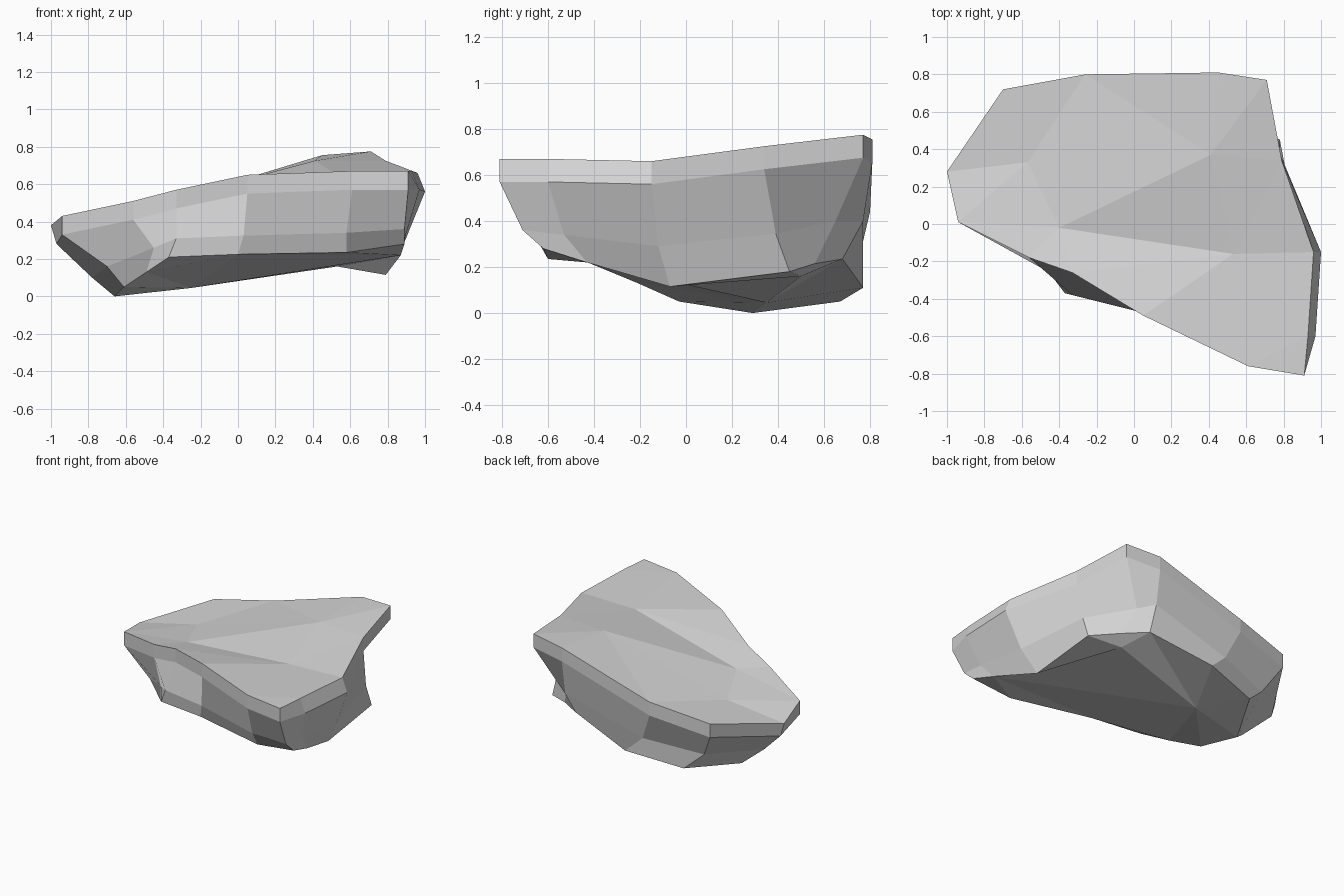
import bpy
import bmesh
from mathutils import Vector
from mathutils.geometry import delaunay_2d_cdt

default_cube = bpy.data.objects.get("Cube")
if default_cube:
    bpy.data.objects.remove(default_cube, do_unlink=True)


def make_material(name, colour):
    material = bpy.data.materials.new(name)
    material.use_nodes = True
    material.diffuse_color = colour
    for node in material.node_tree.nodes:
        if node.type == 'BSDF_PRINCIPLED':
            node.inputs["Base Color"].default_value = colour
            node.inputs["Roughness"].default_value = 0.9
    return material


def add_ring(mesh, points):
    return [mesh.verts.new(point) for point in points]


def bridge_rings(mesh, upper, lower):
    """Join two rings with one facet per side."""
    count = len(upper)
    for i in range(count):
        following = (i + 1) % count
        mesh.faces.new((upper[i], upper[following], lower[following], lower[i]))


def cap_ring(mesh, ring, inner_points, inner_edges, spokes):
    """Close a ring with facets split along inner edges and spokes (ring, inner)."""
    count = len(ring)
    verts = ring + add_ring(mesh, inner_points)
    edges = [(i, (i + 1) % count) for i in range(count)]
    edges += [(count + a, count + b) for a, b in inner_edges]
    edges += [(a, count + b) for a, b in spokes]
    flat = [vert.co.to_2d() for vert in verts]
    result = delaunay_2d_cdt(flat, edges, [list(range(count))], 1, 1e-5)
    faces, sources = result[2], result[3]
    for face in faces:
        mesh.faces.new([verts[sources[i][0]] for i in face])


# Outlines run from the low tip along the front, the blunt end and the back
rim = [
    (-1, .28, .38), (-.94, .01, .43), (-.56, -.18, .51), (-.33, -.26, .57),
    (.05, -.49, .65), (.61, -.76, .67), (.91, -.81, .67), (.93, -.6, .67),
    (.96, -.15, .66), (.79, .34, .725), (.71, .77, .775), (.45, .81, .755),
    (-.26, .8, .54), (-.7, .72, .465),
]
waist = [
    (-.78, .2, .1), (-.7, -.03, .16), (-.45, -.26, .26), (-.33, -.38, .31),
    (.03, -.47, .325), (.58, -.66, .34), (.89, -.71, .36), (.9, -.53, .34),
    (.89, -.12, .29), (.775, .39, .345), (.52, .65, .4), (.45, .77, .4),
    (-.17, .75, .23), (-.59, .63, .175),
]
foot = [
    (-.66, .29, 0), (-.61, -.03, .05), (-.49, -.21, .13), (-.37, -.37, .21),
    (0, -.44, .225), (.58, -.6, .235), (.89, -.62, .28), (.87, -.43, .22),
    (.79, -.07, .115), (.78, .45, .18), (.6, .56, .215), (.43, .68, .235),
    (-.04, .77, .11), (-.45, .67, .05),
]
top_points = [(-.4, -.02, .51), (-.57, .33, .46), (.41, .37, .725), (.53, -.16, .65)]
top_spokes = [(0, 1), (1, 0), (3, 0), (5, 3), (8, 3), (9, 2), (11, 2), (12, 1)]
bottom_points = [(-.25, .35, .045), (.53, .5, .16)]
bottom_spokes = [(1, 0), (7, 0), (7, 1), (8, 1)]


def lip_point(point):
    """Drop the rim to form the lip, bulging at the blunt end, tucked at the tip."""
    x, y, z = point
    shift = .04 if x > .92 else .03 if x < -.95 else 0
    return Vector((x + shift, y, z - .1))


# Rock slab: stacked rings closed by a faceted top and underside
mesh = bmesh.new()
rings = [add_ring(mesh, outline)
         for outline in (rim, [lip_point(p) for p in rim], waist, foot)]
for upper, lower in zip(rings, rings[1:]):
    bridge_rings(mesh, upper, lower)
cap_ring(mesh, rings[0], top_points, [(0, 1), (1, 2), (2, 3), (3, 0)], top_spokes)
cap_ring(mesh, rings[-1], bottom_points, [(0, 1)], bottom_spokes)
bmesh.ops.recalc_face_normals(mesh, faces=mesh.faces[:])

data = bpy.data.meshes.new("rock_slab")
mesh.to_mesh(data)
mesh.free()
data.materials.append(make_material("stone grey", (.66, .66, .66, 1)))
rock = bpy.data.objects.new("rock_slab", data)
bpy.context.collection.objects.link(rock)
